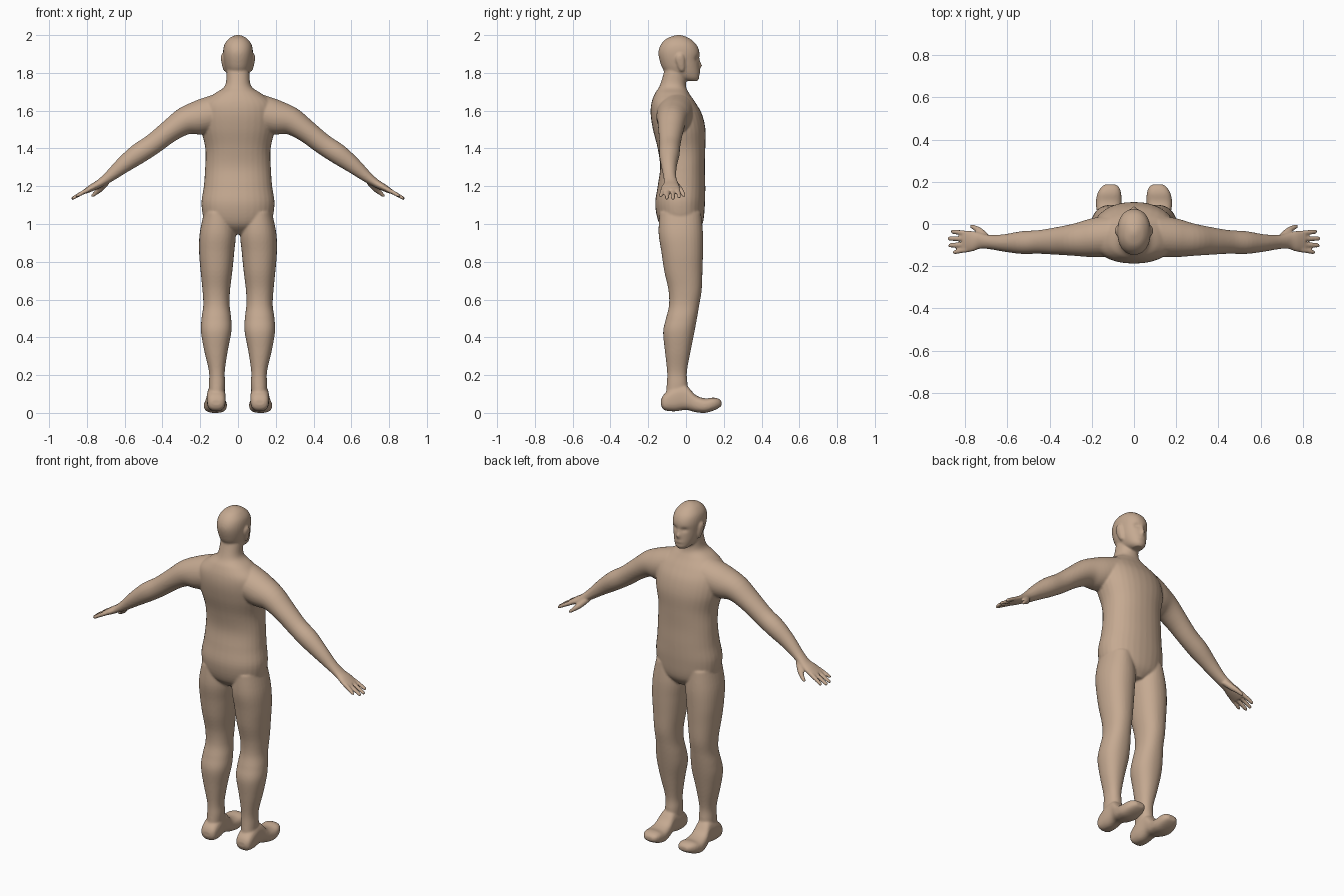
import bpy, bmesh, math
from mathutils import Vector

SEG = 32
bm = bmesh.new()


def smooth_rows(rows, steps):
    """Catmull-Rom interpolation of the section numbers."""
    out = []
    n = len(rows)
    for i in range(n - 1):
        p = [rows[max(i - 1, 0)], rows[i], rows[i + 1], rows[min(i + 2, n - 1)]]
        for k in range(steps):
            t = k / steps
            out.append([b + 0.5 * t * (c - a + t * (2 * a - 5 * b + 4 * c - d + t * (3 * (b - c) + d - a)))
                        for a, b, c, d in zip(*p)])
    return out + [list(rows[-1])]


def skin(rings):
    """Closed tube through a list of (centre, half axis u, half axis v, power)."""
    loops = []
    for c, u, v, power in rings:
        loop = []
        for i in range(SEG):
            a = 2 * math.pi * i / SEG
            ca, sa = math.cos(a), math.sin(a)
            e = 2 / power
            loop.append(bm.verts.new(c + u * math.copysign(abs(ca) ** e, ca)
                                     + v * math.copysign(abs(sa) ** e, sa)))
        loops.append(loop)
    for a, b in zip(loops, loops[1:]):
        for i in range(SEG):
            j = (i + 1) % SEG
            bm.faces.new((a[i], a[j], b[j], b[i]))
    bm.faces.new(loops[0][::-1])
    bm.faces.new(loops[-1])
    return [v for loop in loops for v in loop]


def upright(rows, s=1, power=2.2, steps=5):
    """Rows: z, x0, x1, y0, y1."""
    return skin([(Vector((s * (x0 + x1) / 2, (y0 + y1) / 2, z)),
                  Vector(((x1 - x0) / 2, 0, 0)), Vector((0, (y1 - y0) / 2, 0)), power)
                 for z, x0, x1, y0, y1 in smooth_rows(rows, steps)])


def limb(rows, s, steps=4, power=2.0):
    """Rows: x, y, z, half thickness, half width in y; swept along the path."""
    pts = smooth_rows(rows, steps)
    rings = []
    for i, (x, y, z, t, w) in enumerate(pts):
        a, b = pts[max(i - 1, 0)], pts[min(i + 1, len(pts) - 1)]
        d = Vector((b[0] - a[0], 0, b[2] - a[2])).normalized()
        rings.append((Vector((s * x, y, z)), Vector((-s * d.z, 0, d.x)) * t,
                      Vector((0, w, 0)), power))
    return skin(rings)


# torso and neck
torso = [(0.945, 0.05, -0.08, 0.05), (1.0, 0.165, -0.14, 0.088), (1.1, 0.193, -0.163, 0.1),
         (1.2, 0.181, -0.15, 0.102), (1.3, 0.174, -0.137, 0.1), (1.4, 0.173, -0.15, 0.102),
         (1.5, 0.195, -0.175, 0.103), (1.58, 0.2, -0.187, 0.085), (1.64, 0.185, -0.183, 0.052),
         (1.69, 0.125, -0.165, 0.018), (1.73, 0.07, -0.14, 0.0), (1.8, 0.06, -0.118, 0.0),
         (1.85, 0.055, -0.11, 0.0)]
upright([(z, -w, w, a, b) for z, w, a, b in torso])

# head
head_rows = [(1.757, 0.026, 0.0, 0.06), (1.775, 0.047, -0.06, 0.071), (1.81, 0.064, -0.115, 0.072),
             (1.86, 0.075, -0.138, 0.069), (1.91, 0.079, -0.146, 0.071), (1.95, 0.072, -0.133, 0.055),
             (1.98, 0.05, -0.105, 0.022), (1.995, 0.025, -0.07, -0.01), (2.001, 0.006, -0.045, -0.033)]
head = upright([(z, -w, w, a, b) for z, w, a, b in head_rows], steps=6)

# face relief: nose, eye sockets, mouth crease, lips
relief = [(0, 1.838, 0.011, 0.014, 0.016), (0, 1.862, 0.009, 0.018, 0.006),
          (0.03, 1.876, 0.016, 0.011, -0.012), (-0.03, 1.876, 0.016, 0.011, -0.012),
          (0, 1.803, 0.024, 0.006, 0.004), (0, 1.789, 0.026, 0.005, -0.004)]
for v in head:
    if v.co.y > 0:
        v.co.y += sum(h * math.exp(-((v.co.x - x) / rx) ** 2 - ((v.co.z - z) / rz) ** 2)
                      for x, z, rx, rz, h in relief)

leg = [(1.06, 0.03, 0.18, -0.14, 0.08), (0.95, 0.012, 0.203, -0.145, 0.09),
       (0.85, 0.02, 0.206, -0.13, 0.09), (0.75, 0.03, 0.198, -0.115, 0.087),
       (0.65, 0.042, 0.188, -0.093, 0.083), (0.57, 0.044, 0.184, -0.09, 0.07),
       (0.5, 0.036, 0.193, -0.106, 0.058), (0.43, 0.035, 0.196, -0.121, 0.045),
       (0.33, 0.054, 0.179, -0.112, 0.025), (0.22, 0.07, 0.154, -0.1, 0.005),
       (0.15, 0.068, 0.154, -0.102, 0.008), (0.05, 0.075, 0.155, -0.11, 0.01)]
# foot: y, x centre, half width, sole z, top z
foot = [(-0.132, 0.115, 0.025, 0.04, 0.07), (-0.115, 0.115, 0.045, 0.015, 0.1),
        (-0.06, 0.115, 0.05, 0.008, 0.14), (0.0, 0.117, 0.047, 0.016, 0.145),
        (0.05, 0.12, 0.054, 0.004, 0.095), (0.1, 0.12, 0.061, 0.0, 0.077),
        (0.145, 0.117, 0.056, 0.012, 0.081), (0.175, 0.113, 0.042, 0.027, 0.074),
        (0.188, 0.112, 0.024, 0.038, 0.06)]
# arm and palm: x, y, z, half thickness, half width
arm = [(0.1, -0.055, 1.59, 0.1, 0.1), (0.2, -0.065, 1.565, 0.092, 0.092),
       (0.28, -0.074, 1.545, 0.074, 0.077), (0.36, -0.08, 1.493, 0.06, 0.066),
       (0.45, -0.085, 1.423, 0.055, 0.056), (0.53, -0.088, 1.37, 0.054, 0.054),
       (0.61, -0.09, 1.31, 0.043, 0.042), (0.68, -0.086, 1.252, 0.03, 0.034),
       (0.73, -0.08, 1.216, 0.022, 0.038), (0.77, -0.082, 1.194, 0.019, 0.05),
       (0.81, -0.083, 1.172, 0.013, 0.051)]
# fingers: base y, tip y, tip x
fingers = [(-0.043, -0.036, 0.868), (-0.07, -0.069, 0.882), (-0.097, -0.102, 0.88),
           (-0.123, -0.134, 0.858)]

for s in (1, -1):
    upright(leg, s)
    skin([(Vector((s * x, y, (a + b) / 2)), Vector((w, 0, 0)), Vector((0, 0, (b - a) / 2)), 2.6)
          for y, x, w, a, b in smooth_rows(foot, 4)])
    limb(arm, s)
    for y0, y1, x1 in fingers:
        z1 = 1.172 - (x1 - 0.81) * 0.56
        limb([(0.79, y0, 1.183, 0.012, 0.012), (0.83, (y0 + y1) / 2, 1.162, 0.011, 0.0115),
              (x1 - 0.01, y1, z1 + 0.006, 0.009, 0.0105), (x1, y1, z1, 0.006, 0.007)], s)
    # thumb
    limb([(0.695, -0.068, 1.225, 0.018, 0.02), (0.725, -0.04, 1.19, 0.017, 0.02),
          (0.752, -0.02, 1.165, 0.012, 0.014), (0.775, -0.01, 1.146, 0.008, 0.009)], s)
    # ear
    upright([(1.808, 0.062, 0.074, -0.03, -0.012), (1.83, 0.064, 0.082, -0.042, -0.008),
             (1.87, 0.066, 0.09, -0.055, -0.008), (1.893, 0.066, 0.09, -0.05, -0.014),
             (1.902, 0.07, 0.084, -0.04, -0.022)], s)

bmesh.ops.recalc_face_normals(bm, faces=bm.faces[:])
mesh = bpy.data.meshes.new("body")
bm.to_mesh(mesh)
bm.free()
body = bpy.data.objects.new("body", mesh)
bpy.context.collection.objects.link(body)

skin_mat = bpy.data.materials.new("tan skin")
skin_mat.diffuse_color = (0.56, 0.40, 0.285, 1)
mesh.materials.append(skin_mat)

# fuse the parts into one smooth skin
remesh = body.modifiers.new("fuse", 'REMESH')
remesh.mode = 'VOXEL'
remesh.voxel_size = 0.006
remesh.use_smooth_shade = True
soften = body.modifiers.new("soften", 'SMOOTH')
soften.factor = 0.5
soften.iterations = 5
